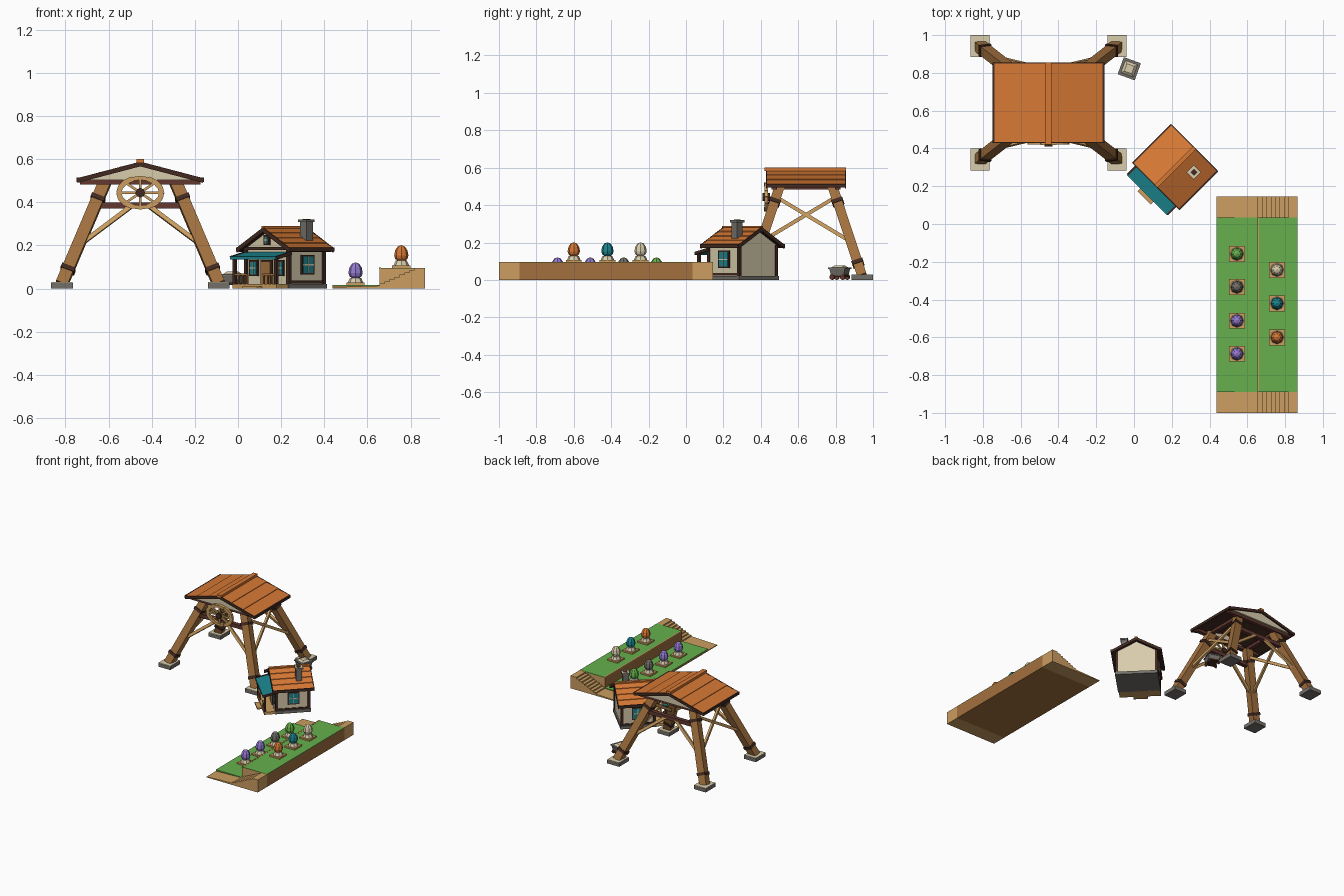
import bpy, bmesh, math
from mathutils import Vector, Matrix

if "Cube" in bpy.data.objects:
    bpy.data.objects.remove(bpy.data.objects["Cube"])


def srgb(r, g, b):
    return tuple((c / 255 / 12.92) if c < 11 else ((c / 255 + 0.055) / 1.055) ** 2.4 for c in (r, g, b)) + (1,)


MATS = {}
for mat_name, rgb in {
    "orange": (214, 120, 52), "dark brown": (66, 42, 32), "wood brown": (162, 112, 62),
    "tan": (204, 158, 96), "cream": (216, 204, 172), "teal": (28, 132, 142),
    "grey": (116, 112, 106), "green": (102, 176, 76), "purple": (148, 122, 208),
    "red brown": (98, 56, 48),
}.items():
    MATS[mat_name] = bpy.data.materials.new(mat_name)
    MATS[mat_name].diffuse_color = srgb(*rgb)

frame = Matrix.Identity(4)  # placement of the group being built


def make(name, bm, *mats):
    bmesh.ops.recalc_face_normals(bm, faces=bm.faces)
    me = bpy.data.meshes.new(name)
    bm.to_mesh(me)
    bm.free()
    for m in mats:
        me.materials.append(MATS[m])
    ob = bpy.data.objects.new(name, me)
    bpy.context.collection.objects.link(ob)
    ob.matrix_world = frame
    return ob


def box(name, size, loc, mat, top=1.0, rot=None):
    bm = bmesh.new()
    bmesh.ops.create_cube(bm, size=1)
    for v in bm.verts:
        k = top if v.co.z > 0 else 1
        v.co = Vector((v.co.x * size[0] * k, v.co.y * size[1] * k, v.co.z * size[2]))
    bm.transform(Matrix.Translation(loc) @ (rot or Matrix.Identity(4)))
    return make(name, bm, mat)


def beam(name, p, q, w, d, mat, ref=(1, 0, 0)):
    p, q, x = Vector(p), Vector(q), Vector(ref)
    z = (q - p).normalized()
    x = (x - z * x.dot(z)).normalized()
    rot = Matrix((x, z.cross(x), z)).transposed().to_4x4()
    return box(name, (w, d, (q - p).length), (p + q) / 2, mat, rot=rot)


def prism(name, pts, y0, y1, *mats):
    """Extrude an x-z outline from y0 to y1."""
    bm = bmesh.new()
    f = bm.faces.new([bm.verts.new((x, y0, z)) for x, z in pts])
    ext = bmesh.ops.extrude_face_region(bm, geom=[f])
    for v in ext["geom"]:
        if isinstance(v, bmesh.types.BMVert):
            v.co.y = y1
    return make(name, bm, *mats)


def cone(name, r1, r2, h, loc, mat, n=8, rot=None):
    bm = bmesh.new()
    bmesh.ops.create_cone(bm, cap_ends=True, segments=n, radius1=r1, radius2=r2, depth=h)
    bm.transform(Matrix.Translation(loc) @ (rot or Matrix.Identity(4)))
    return make(name, bm, mat)


def roof(name, hw, hy, ridge, eave, courses, t):
    """Gabled roof of lapped boards with dark trim."""
    def zt(x):
        return ridge + (eave - ridge) * x / hw
    for s in (-1, 1):
        for i in range(courses):
            a, b = hw * i / courses, hw * (i + 1) / courses
            prism(name + "_boards", [(s * a, zt(a) - 0.003), (s * b, zt(b) + 0.001),
                                     (s * b, zt(b) - t), (s * a, zt(a) - t)], -hy, hy, "orange")
        prism(name + "_underside", [(0, ridge - t), (s * hw, eave - t), (s * hw, eave - t - 0.005),
                                    (0, ridge - t - 0.005)], -hy + 0.01, hy - 0.01, "dark brown")
        box(name + "_eave_trim", (0.012, 2 * hy + 0.01, 0.02), (s * hw, 0, eave - 0.008), "dark brown")
        for e in (-1, 1):
            prism(name + "_barge_board", [(0, ridge), (s * hw, eave), (s * hw, eave - t - 0.008),
                                          (0, ridge - t - 0.008)], e * hy, e * (hy + 0.006), "dark brown")


AX_Y = Matrix.Rotation(math.pi / 2, 4, "X")

# ---- Timber tower ----
frame = Matrix.Translation((-0.453, 0.642, 0))


def leg_pt(sx, sy, t):
    return Vector((sx * (0.36 - 0.195 * t), sy * (0.297 - 0.152 * t), 0.03 + 0.46 * t))


for sx in (-1, 1):
    for sy in (-1, 1):
        box("foot_pad", (0.1, 0.116, 0.026), (sx * 0.363, sy * 0.3, 0.013), "grey")
        box("foot_pad_top", (0.098, 0.114, 0.005), (sx * 0.363, sy * 0.3, 0.0275), "cream")
        beam("tower_leg", leg_pt(sx, sy, -0.02), leg_pt(sx, sy, 1.02), 0.056, 0.052, "wood brown")
        for t in (0.11, 0.82):
            beam("leg_band", leg_pt(sx, sy, t), leg_pt(sx, sy, t + 0.04), 0.066, 0.062, "dark brown")
        foot = leg_pt(sx, sy, 0.36)
        beam("knee_brace", foot, (sx * 0.03, sy * 0.18, 0.39), 0.02, 0.018, "tan")
        # crossing braces on the sides
        a, b = leg_pt(sx, sy, 0.38), leg_pt(sx, -sy, 0.9)
        beam("cross_brace", a, b, 0.016, 0.02, "tan")
for s in (-1, 1):
    box("cross_beam", (0.43, 0.03, 0.028), (0, s * 0.178, 0.385), "red brown")
    box("top_beam", (0.56, 0.03, 0.022), (0, s * 0.17, 0.494), "red brown")
    box("side_top_beam", (0.03, 0.37, 0.022), (s * 0.17, 0, 0.494), "red brown")
    prism("tower_gable", [(-0.27, 0.503), (0.27, 0.503), (0, 0.568)], s * 0.184, s * 0.198, "cream")
roof("tower_roof", 0.29, 0.208, 0.588, 0.512, 3, 0.014)
box("tower_ridge_cap", (0.034, 0.434, 0.018), (0, -0.004, 0.591), "orange")
# winding wheel on the front
WY = -0.212


def rim(i, k=1.0):
    a = 2 * math.pi * i / 16
    return (0.1 * k * math.cos(a), WY, 0.444 + 0.069 * k * math.sin(a))


for i in range(16):
    beam("wheel_rim", rim(i - 0.06), rim(i + 1.06), 0.018, 0.024, "tan", (0, 0, 1) if i % 8 in (3, 4) else (0, 1, 0))
for i in range(0, 16, 2):
    beam("wheel_spoke", rim(i, 0.1), rim(i), 0.012, 0.012, "tan", (0, 1, 0))
cone("wheel_hub", 0.022, 0.022, 0.04, (0, WY, 0.444), "dark brown", 8, AX_Y)

# ---- Ore cart ----
frame = Matrix.Translation((-0.025, 0.822, 0)) @ Matrix.Rotation(math.radians(-20), 4, "Z")
box("cart_body", (0.072, 0.072, 0.04), (0, 0, 0.044), "grey", 1.25)
box("cart_rim", (0.096, 0.096, 0.008), (0, 0, 0.063), "grey")
box("cart_load", (0.076, 0.076, 0.014), (0, 0, 0.071), "cream", 0.55)
box("cart_chassis", (0.06, 0.09, 0.012), (0, 0, 0.022), "dark brown")
for sx in (-1, 1):
    for sy in (-1, 1):
        cone("cart_wheel", 0.014, 0.014, 0.012, (sx * 0.036, sy * 0.03, 0.014), "red brown", 8,
             Matrix.Rotation(math.pi / 2, 4, "Y"))

# ---- Cottage ----
cottage = Matrix.Translation((0.218, 0.302, 0)) @ Matrix.Rotation(math.radians(-45), 4, "Z")
frame = cottage
box("stone_base", (0.3, 0.25, 0.022), (0, 0, 0.011), "grey")
prism("cottage_walls", [(-0.14, 0.02), (0.14, 0.02), (0.14, 0.188), (0, 0.268), (-0.14, 0.188)],
      -0.115, 0.115, "cream")
roof("cottage_roof", 0.172, 0.14, 0.283, 0.189, 4, 0.014)
box("cottage_ridge_cap", (0.022, 0.288, 0.01), (0, 0, 0.284), "orange")
for sx in (-1, 1):
    for sy in (-1, 1):
        box("corner_post", (0.018, 0.018, 0.168), (sx * 0.138, sy * 0.113, 0.104), "dark brown")
    box("wall_sill", (0.01, 0.23, 0.012), (sx * 0.14, 0, 0.03), "dark brown")
box("front_tie_beam", (0.29, 0.012, 0.014), (0, -0.117, 0.186), "dark brown")
box("chimney", (0.042, 0.042, 0.13), (0.09, 0.05, 0.245), "grey")
box("chimney_cap", (0.054, 0.054, 0.012), (0.09, 0.05, 0.314), "grey")
box("chimney_cap_top", (0.05, 0.05, 0.004), (0.09, 0.05, 0.319), "cream")
box("flue", (0.026, 0.026, 0.004), (0.09, 0.05, 0.3205), "dark brown")


def window(x, y, z, w, h, turn):
    """Framed window facing local -y after a turn about z."""
    global frame
    frame = cottage @ Matrix.Translation((x, y, z)) @ Matrix.Rotation(math.radians(turn), 4, "Z")
    box("window_frame", (w, 0.016, h), (0, 0, 0), "dark brown")
    box("window_pane", (w - 0.016, 0.02, h - 0.016), (0, 0, 0), "teal")
    box("window_mullion", (0.005, 0.024, h - 0.016), (0, 0, 0), "cream")
    box("window_bar", (w - 0.016, 0.024, 0.005), (0, 0, 0), "cream")
    frame = cottage


for s in (-1, 1):
    window(s * 0.14, 0.004, 0.11, 0.082, 0.092, 90 * s)
    window(s * 0.085, -0.115, 0.095, 0.056, 0.074, 0)
window(0, -0.115, 0.224, 0.038, 0.046, 0)
box("door_frame", (0.074, 0.016, 0.112), (0, -0.116, 0.076), "dark brown")
box("door", (0.058, 0.022, 0.102), (0, -0.116, 0.072), "wood brown")
# porch
box("porch_deck", (0.29, 0.085, 0.02), (0, -0.157, 0.01), "tan")
box("porch_step", (0.1, 0.035, 0.01), (0, -0.215, 0.005), "tan")
slope = Matrix.Rotation(math.radians(13), 4, "X")
box("awning", (0.29, 0.1, 0.01), (0, -0.158, 0.153), "teal", rot=slope)
box("awning_front_trim", (0.3, 0.008, 0.014), (0, -0.207, 0.141), "teal")
for s in (-1, 1):
    box("awning_side_trim", (0.01, 0.1, 0.016), (s * 0.149, -0.158, 0.153), "dark brown", rot=slope)
    box("porch_post", (0.014, 0.014, 0.122), (s * 0.136, -0.193, 0.08), "dark brown")
    box("porch_rail", (0.085, 0.01, 0.01), (s * 0.093, -0.193, 0.065), "wood brown")
    for x in (0.055, 0.082, 0.109):
        box("porch_baluster", (0.007, 0.007, 0.045), (s * x, -0.193, 0.042), "wood brown")

# ---- Terraced garden ----
frame = Matrix.Identity(4)
X0, XM, X1 = 0.438, 0.655, 0.866
bed = prism("upper_bed", [(XM, 0), (X1, 0), (X1, 0.092), (XM, 0.092)], -0.89, 0.035, "wood brown", "tan")
for p in bed.data.polygons:
    p.material_index = 1 if abs(p.normal.y) > 0.5 else 0
box("lower_bed", (XM - X0, 0.925, 0.012), ((X0 + XM) / 2, -0.4275, 0.006), "wood brown")
box("lower_grass", (XM - X0, 0.925, 0.005), ((X0 + XM) / 2, -0.4275, 0.0145), "green")
box("upper_grass", (X1 - XM - 0.008, 0.925, 0.004), ((X1 + XM) / 2 + 0.004, -0.4275, 0.094), "green")
box("bed_edge", (0.01, 0.925, 0.006), (XM + 0.003, -0.4275, 0.094), "tan")
steps, run = 8, 0.0232
outline = [(X1, 0), (XM, 0)]
for i in range(steps):
    z = 0.012 + (0.095 - 0.012) * (i + 1) / steps
    outline += [(XM + i * run, z), (XM + (i + 1) * run, z)]
outline.append((X1, 0.095))
for y0, y1 in ((-1, -0.89), (0.035, 0.145)):
    prism("garden_stairs", outline, y0, y1, "tan")
    prism("garden_landing", [(X0, 0), (XM, 0), (XM, 0.013), (X0, 0.006)], y0, y1, "tan")


# ---- Eggs on pedestals ----
def egg(x, y, z, mat):
    box("pedestal_plate", (0.084, 0.084, 0.012), (x, y, z + 0.006), "tan")
    cone("pedestal", 0.037, 0.026, 0.024, (x, y, z + 0.022), "cream")
    bm = bmesh.new()
    bmesh.ops.create_uvsphere(bm, u_segments=8, v_segments=6, radius=1)
    for v in bm.verts:
        up = v.co.z > 0
        v.co = Vector((v.co.x * 0.033, v.co.y * 0.033, v.co.z * (0.048 if up else 0.03)))
    bm.transform(Matrix.Translation((x, y, z + 0.058)))
    make("egg", bm, mat)


for y, m in ((-0.158, "green"), (-0.333, "grey"), (-0.512, "purple"), (-0.687, "purple")):
    egg(0.545, y, 0.015, m)
for y, m in ((-0.243, "cream"), (-0.42, "teal"), (-0.6, "orange")):
    egg(0.757, y, 0.095, m)

for m in bpy.data.materials:
    if m.users and not m.is_grease_pencil:
        m.use_nodes = True
        m.node_tree.nodes["Principled BSDF"].inputs["Base Color"].default_value = m.diffuse_color
